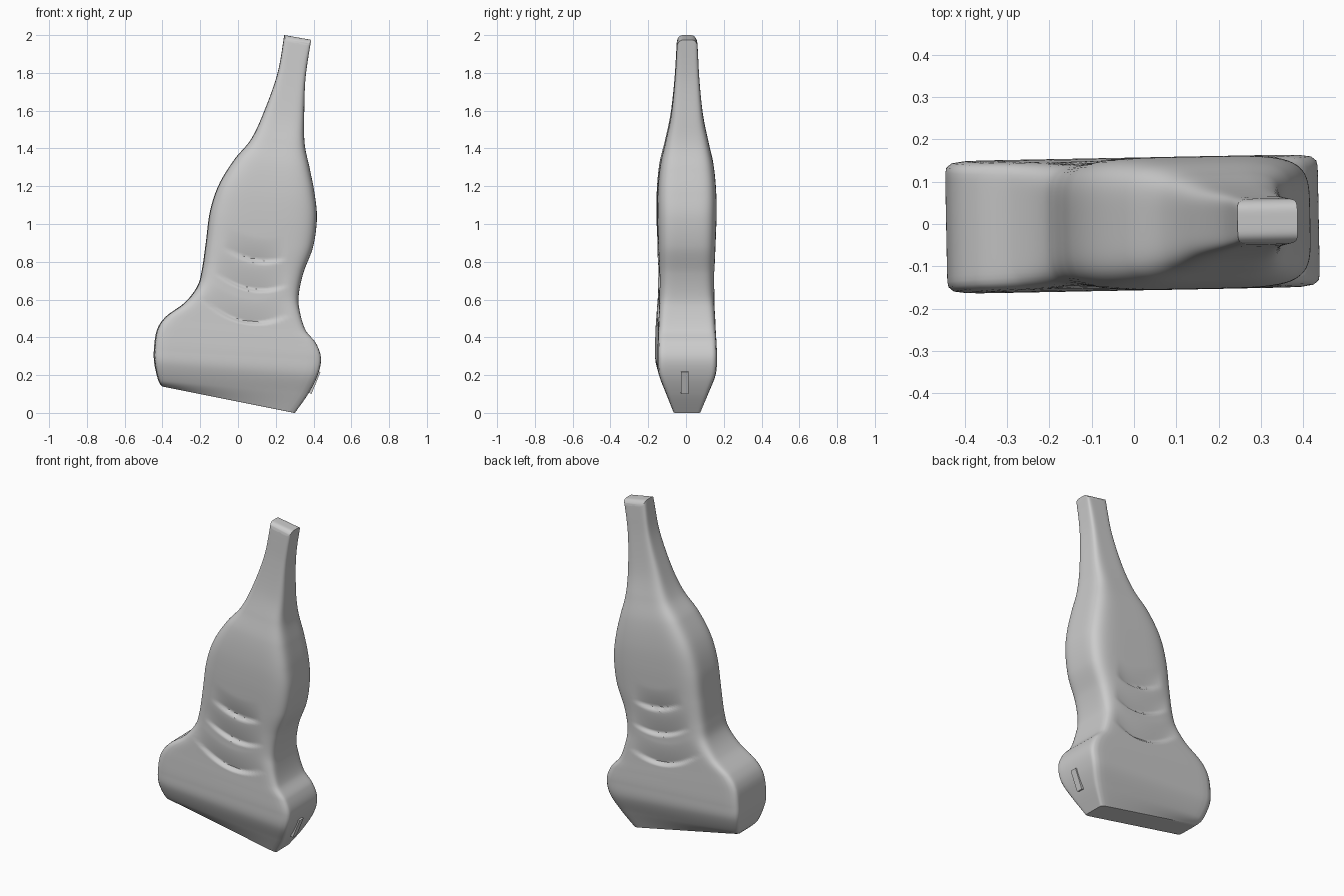
import bpy, bmesh
from math import sin, cos, pi, radians
from mathutils import Matrix

if "Cube" in bpy.data.objects:
    bpy.data.objects.remove(bpy.data.objects["Cube"])

# Tilted cross-sections: left x, left z, right x, right z, half depth, squareness
ROWS = [
    (0.245, 2.00, 0.387, 1.975, 0.054, 7),
    (0.21, 1.80, 0.357, 1.77, 0.064, 6),
    (0.14, 1.60, 0.350, 1.56, 0.085, 5),
    (0.07, 1.45, 0.353, 1.42, 0.115, 4.8),
    (-0.02, 1.34, 0.38, 1.29, 0.142, 4.8),
    (-0.10, 1.21, 0.405, 1.16, 0.155, 5),
    (-0.147, 1.07, 0.417, 1.03, 0.157, 5),
    (-0.17, 0.90, 0.397, 0.88, 0.152, 5.5),
    (-0.19, 0.76, 0.345, 0.74, 0.147, 6),
    (-0.215, 0.67, 0.32, 0.62, 0.147, 7),
    (-0.28, 0.585, 0.325, 0.54, 0.149, 10),
    (-0.38, 0.51, 0.355, 0.44, 0.152, 14),
    (-0.427, 0.44, 0.41, 0.37, 0.155, 18),
    (-0.443, 0.34, 0.437, 0.29, 0.157, 20),
    (-0.441, 0.26, 0.420, 0.20, 0.151, 20),
    (-0.42, 0.17, 0.37, 0.10, 0.113, 20),
    (-0.40, 0.14, 0.30, 0.00, 0.073, 20),
]
# Finger grips: centre x, centre z, half width
GRIPS = [(0.09, 0.812, 0.16), (0.07, 0.66, 0.19), (0.04, 0.487, 0.23)]
SUB, SIDES = 14, 128


def spline(a, b, c, d, t):
    return 0.5 * (2 * b + (c - a) * t + (2 * a - 5 * b + 4 * c - d) * t * t
                  + (3 * b - a - 3 * c + d) * t ** 3)


def smooth_rows(rows):
    out = []
    last = len(rows) - 1
    for i in range(last):
        q = [rows[max(0, min(last, i + k))] for k in (-1, 0, 1, 2)]
        for s in range(SUB):
            out.append([spline(*v, s / SUB) for v in zip(*q)])
    return out + [list(rows[-1])]


def grip_depth(x, z):
    depth = 0
    for gx, gz, w in GRIPS:
        dx = x - gx
        if abs(dx) < w:
            h = z - (gz - 0.17 * dx + 1.6 * dx * dx)
            fade = 0.02 * (1 - (dx / w) ** 2)
            if 0 <= h < 0.12:
                depth += fade * (1 - h / 0.12) ** 1.5
            elif -0.018 < h < 0:
                depth += fade * (1 + h / 0.018)
    return depth


# Lofted body: cable neck, handle and wide scanning head
bm = bmesh.new()
rings = []
for i, (xl, zl, xr, zr, hy, n) in enumerate(smooth_rows(ROWS)):
    ring = []
    for k in range(SIDES):
        a = 2 * pi * k / SIDES
        c, s = cos(a), sin(a)
        r = (abs(c) ** n + abs(s) ** n) ** (-1 / n)
        u, v = r * c, r * s
        x = (xl + xr) / 2 + u * (xr - xl) / 2
        z = (zl + zr) / 2 + u * (zr - zl) / 2
        z -= 0.03 * max(0, 1 - i / 8) * abs(v) ** 5   # domed top end
        y = v * (hy - grip_depth(x, z))
        ring.append(bm.verts.new((x, y, z)))
    rings.append(ring)
for a, b in zip(rings, rings[1:]):
    for k in range(SIDES):
        j = (k + 1) % SIDES
        bm.faces.new((a[k], a[j], b[j], b[k]))
# End caps made of strips running across x
for ring in (rings[0], rings[-1]):
    half, quarter = SIDES // 2, SIDES // 4
    for k in range(-quarter, quarter):
        ids = [k, k + 1, half - k - 1, half - k]
        loop = list(dict.fromkeys(ring[m % SIDES] for m in ids))
        bm.faces.new(loop)
bmesh.ops.recalc_face_normals(bm, faces=bm.faces)
twist = Matrix.Rotation(radians(1.1), 4, 'Z')
bm.transform(twist)
mesh = bpy.data.meshes.new("probe_body")
bm.to_mesh(mesh)
bm.free()
body = bpy.data.objects.new("probe_body", mesh)
bpy.context.collection.objects.link(body)
bpy.context.view_layer.objects.active = body
body.select_set(True)
bpy.ops.object.shade_smooth_by_angle(angle=radians(40))

# Raised orientation marker on the end of the head
bpy.ops.mesh.primitive_cube_add(size=1)
marker = bpy.context.object
marker.name = "orientation_marker"
marker.matrix_world = (twist @ Matrix.Translation((0.396, -0.015, 0.165))
                       @ Matrix.Rotation(radians(22), 4, 'Y')
                       @ Matrix.Diagonal((0.035, 0.04, 0.125, 1)))
bevel = marker.modifiers.new("bevel", 'BEVEL')
bevel.width = 0.004
bevel.segments = 2
